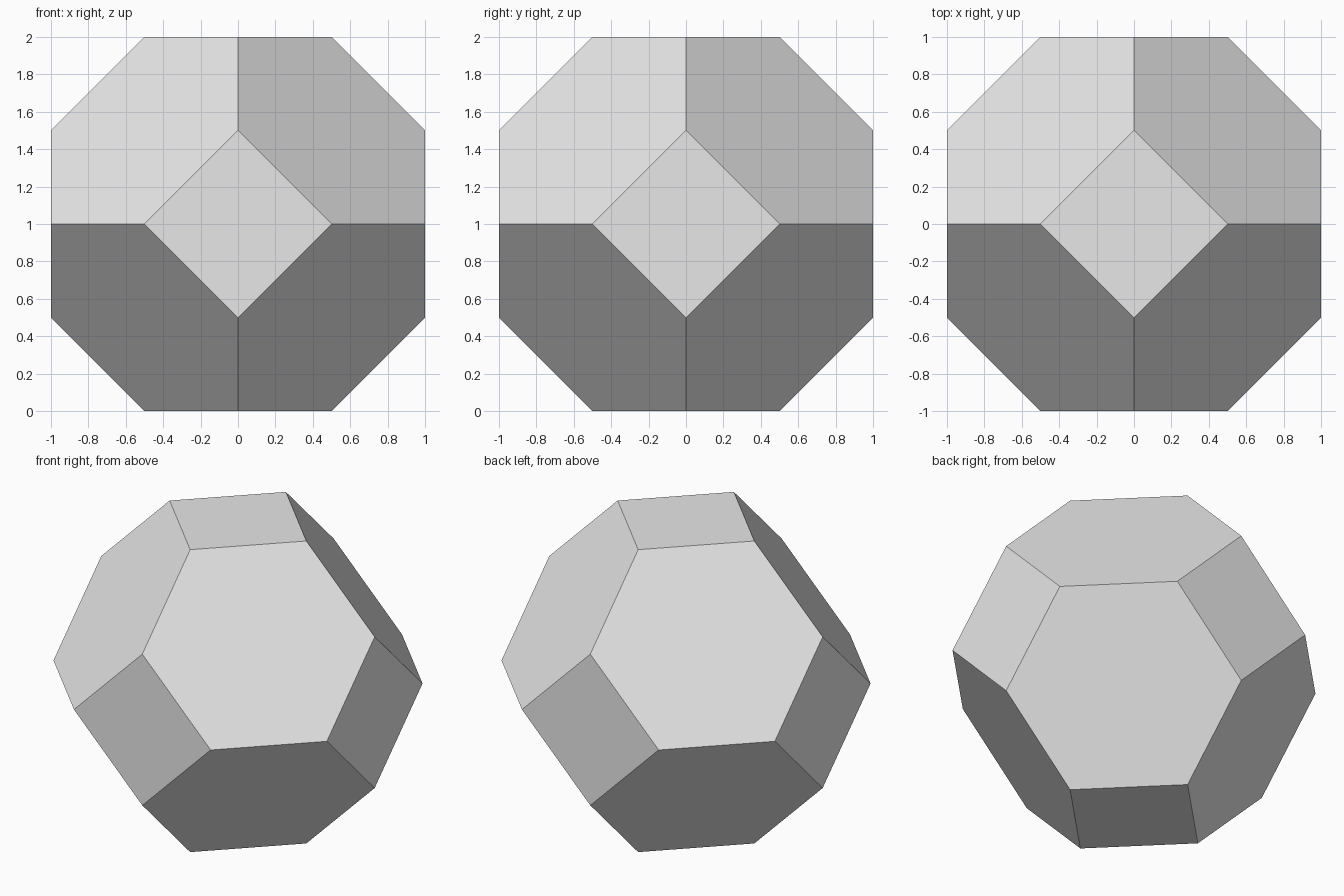
import bpy
import bmesh
import math
from itertools import permutations, product

cube = bpy.data.objects.get("Cube")
if cube:
    bpy.data.objects.remove(cube, do_unlink=True)

# Plain grey material
grey = bpy.data.materials.new("light_grey")
grey.use_nodes = True
colour = (0.8, 0.8, 0.8, 1.0)
grey.diffuse_color = colour
grey.node_tree.nodes["Principled BSDF"].inputs["Base Color"].default_value = colour

# Truncated octahedron: corners are every signed ordering of 0, half and one
corners = {
    tuple(s * c for s, c in zip(signs, order))
    for order in permutations((0.0, 0.5, 1.0))
    for signs in product((-1, 1), repeat=3)
}

bm = bmesh.new()
for x, y, z in sorted(corners):
    bm.verts.new((x, y, z + 1.0))
bmesh.ops.convex_hull(bm, input=bm.verts[:])

# Merge the hull triangles into flat squares and hexagons
bmesh.ops.dissolve_limit(bm, angle_limit=math.radians(1),
                         verts=bm.verts[:], edges=bm.edges[:])
bmesh.ops.recalc_face_normals(bm, faces=bm.faces[:])

mesh = bpy.data.meshes.new("truncated_octahedron")
bm.to_mesh(mesh)
bm.free()
mesh.materials.append(grey)
solid = bpy.data.objects.new("truncated_octahedron", mesh)
bpy.context.collection.objects.link(solid)
